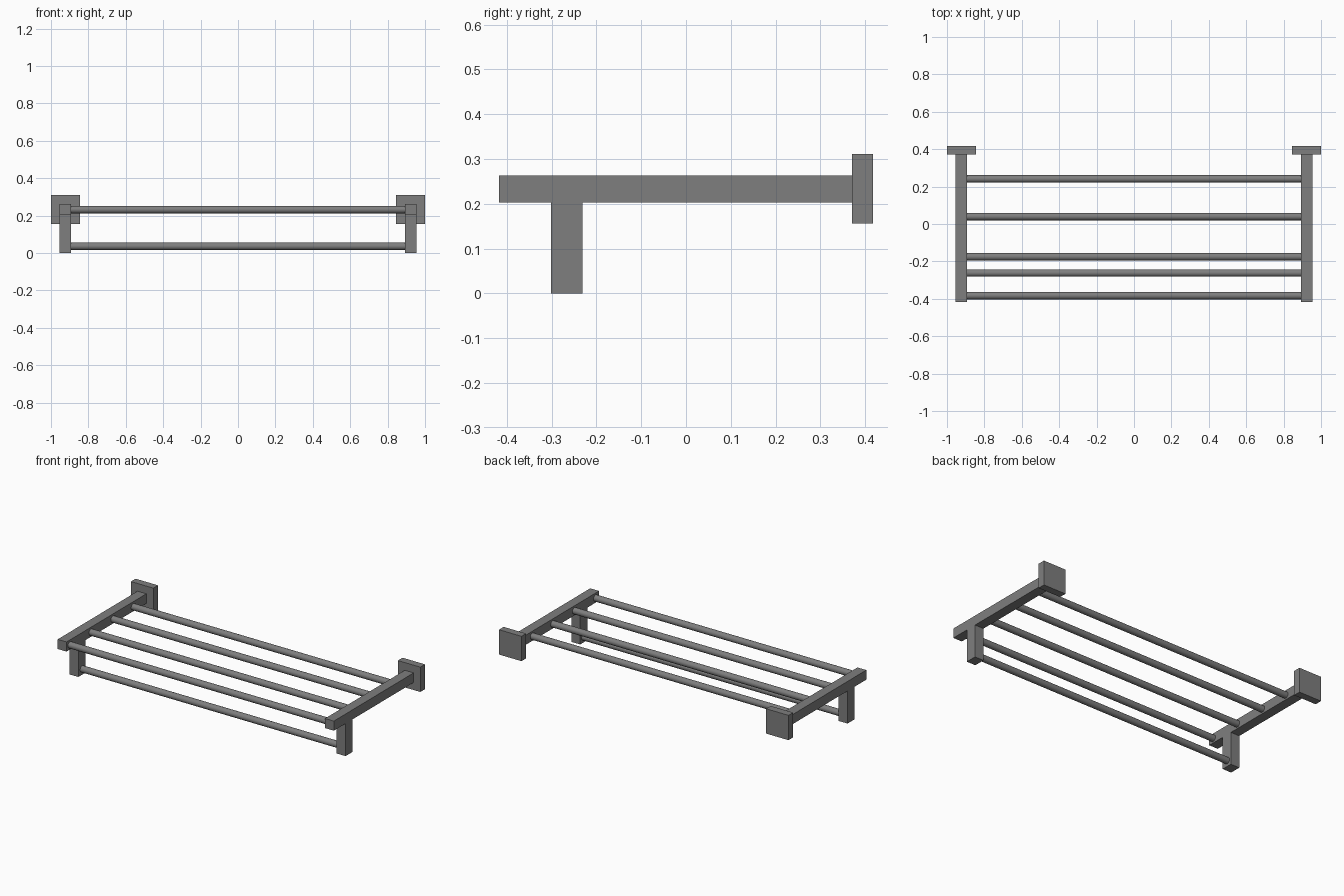
import bpy, math

if "Cube" in bpy.data.objects:
    bpy.data.objects.remove(bpy.data.objects["Cube"])

# Dark grey metal shared by every part
metal = bpy.data.materials.new("dark_grey_metal")
metal.diffuse_color = (0.21, 0.21, 0.21, 1)
metal.use_nodes = True
metal.node_tree.nodes["Principled BSDF"].inputs["Base Color"].default_value = metal.diffuse_color

def box(name, x, y, z):
    """Box from (min, max) ranges on each axis."""
    bpy.ops.mesh.primitive_cube_add(size=1, location=[sum(r) / 2 for r in (x, y, z)])
    o = bpy.context.object
    o.name = name
    o.scale = [r[1] - r[0] for r in (x, y, z)]
    bpy.ops.object.transform_apply(location=False, rotation=False, scale=True)
    o.data.materials.append(metal)
    return o

def rod(name, y, z, half=0.895, radius=0.02):
    """Smooth round bar running along x."""
    bpy.ops.mesh.primitive_cylinder_add(vertices=32, radius=radius, depth=2 * half,
                                        location=(0, y, z), rotation=(0, math.pi / 2, 0))
    o = bpy.context.object
    o.name = name
    bpy.ops.object.shade_smooth_by_angle(angle=math.radians(40))
    o.data.materials.append(metal)
    return o

# Side brackets: wall plate, arm and drop leg, repeated left and right
for side, s in (("left", -1), ("right", 1)):
    def span(a, b):
        return tuple(sorted((s * a, s * b)))
    box(f"wall_plate_{side}", span(0.845, 1.0), (0.371, 0.417), (0.156, 0.311))
    box(f"arm_{side}", span(0.893, 0.954), (-0.417, 0.371), (0.203, 0.263))
    box(f"drop_leg_{side}", span(0.893, 0.954), (-0.301, -0.231), (0.0, 0.203))

# Four shelf rods
for i, y in enumerate((0.241, 0.040, -0.175, -0.383)):
    rod(f"shelf_rod_{i + 1}", y, 0.232)

# Lower towel rod between the drop legs
rod("towel_rod", -0.262, 0.036)
